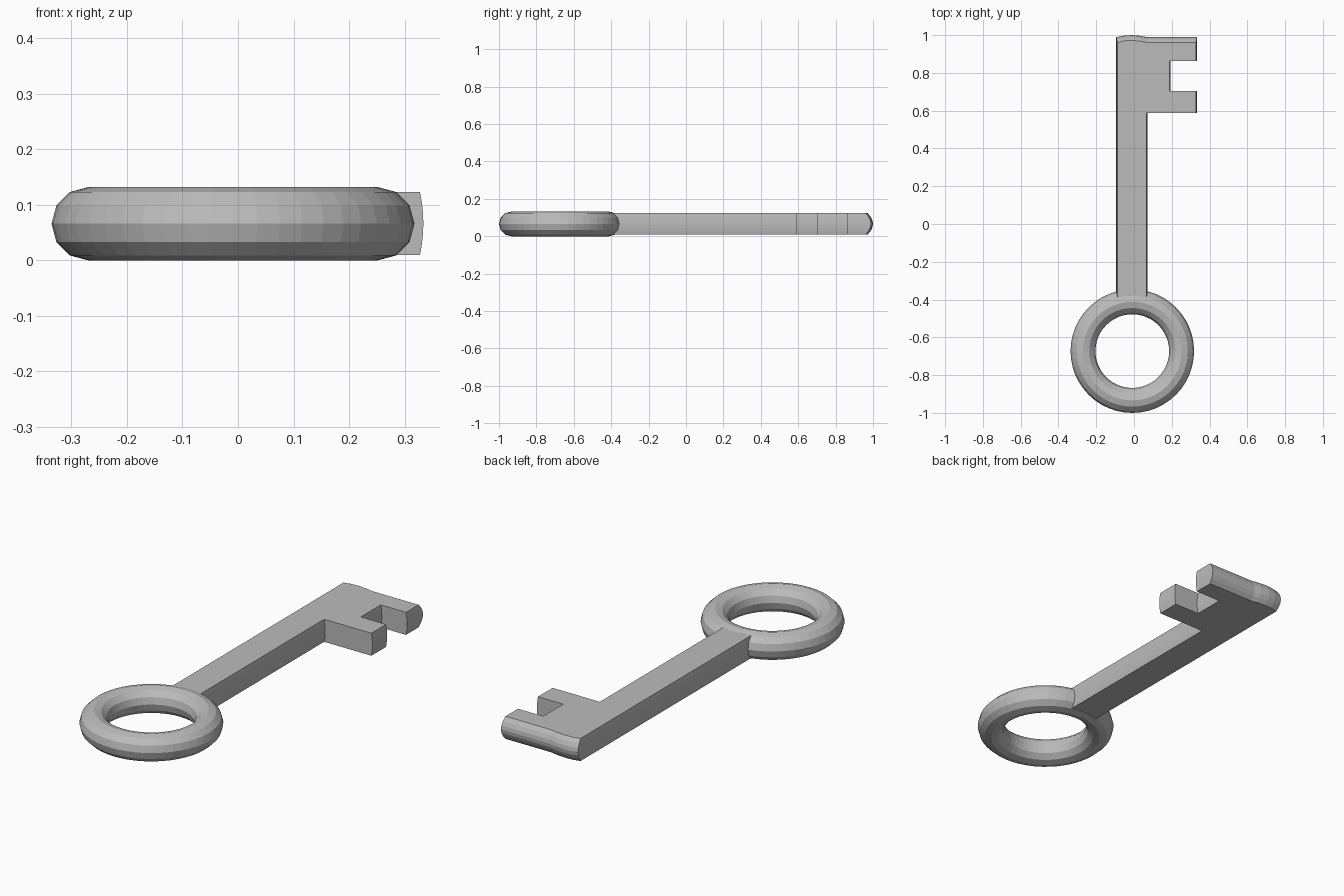
import bpy, bmesh, math

if "Cube" in bpy.data.objects:
    bpy.data.objects.remove(bpy.data.objects["Cube"])

metal = bpy.data.materials.new("grey metal")
metal.diffuse_color = (0.5, 0.5, 0.5, 1)
metal.use_nodes = True
metal.node_tree.nodes["Principled BSDF"].inputs["Base Color"].default_value = metal.diffuse_color


def finish(bm, name):
    bmesh.ops.recalc_face_normals(bm, faces=bm.faces)
    mesh = bpy.data.meshes.new(name)
    bm.to_mesh(mesh)
    bm.free()
    mesh.materials.append(metal)
    obj = bpy.data.objects.new(name, mesh)
    bpy.context.collection.objects.link(obj)
    return obj


# Ring handle: faceted torus lying flat
def ring(name, cx, cy, cz, major, minor, n_major=48, n_minor=12):
    bm = bmesh.new()
    grid = []
    for i in range(n_major):
        a = math.tau * i / n_major
        loop = []
        for j in range(n_minor):
            b = math.tau * j / n_minor
            r = major + minor * math.cos(b)
            loop.append(bm.verts.new((cx + r * math.cos(a), cy + r * math.sin(a),
                                      cz + minor * math.sin(b))))
        grid.append(loop)
    for i in range(n_major):
        p, q = grid[i], grid[(i + 1) % n_major]
        for j in range(n_minor):
            k = (j + 1) % n_minor
            bm.faces.new((p[j], q[j], q[k], p[k]))
    return finish(bm, name)


# Blade: outline stacked in levels, its edges bulging at mid height
def bulged_plate(name, outline, z0, z1, levels=6):
    bm = bmesh.new()
    rows = []
    for i in range(levels + 1):
        t = 2 * i / levels - 1
        swell = 1 - t * t
        z = z0 + (z1 - z0) * i / levels
        rows.append([bm.verts.new((x + dx * swell, y + dy * swell, z))
                     for x, y, dx, dy in outline])
    n = len(outline)
    for lo, hi in zip(rows, rows[1:]):
        for k in range(n):
            m = (k + 1) % n
            bm.faces.new((lo[k], lo[m], hi[m], hi[k]))
    bm.faces.new(rows[0][::-1])
    bm.faces.new(rows[-1])
    return finish(bm, name)


ring("ring_handle", -0.009, -0.673, 0.066, 0.261, 0.066)

# x, y, sideways bulge, lengthwise bulge
side, tip = 0.006, 0.028
outline = [
    (-0.088, -0.41, -side, 0), (0.066, -0.41, side, 0),
    (0.066, 0.588, side, 0), (0.328, 0.588, side, 0),
    (0.328, 0.704, side, 0), (0.188, 0.704, side, 0),
    (0.188, 0.862, side, 0), (0.328, 0.862, side, 0),
    (0.328, 0.961, side, tip), (0.07, 0.961, 0, tip),
    (0.035, 0.968, 0, tip), (-0.01, 0.972, 0, tip),
    (-0.05, 0.970, 0, tip), (-0.088, 0.961, -side, tip),
]
bulged_plate("shaft_and_bit", outline, 0.01, 0.123)
